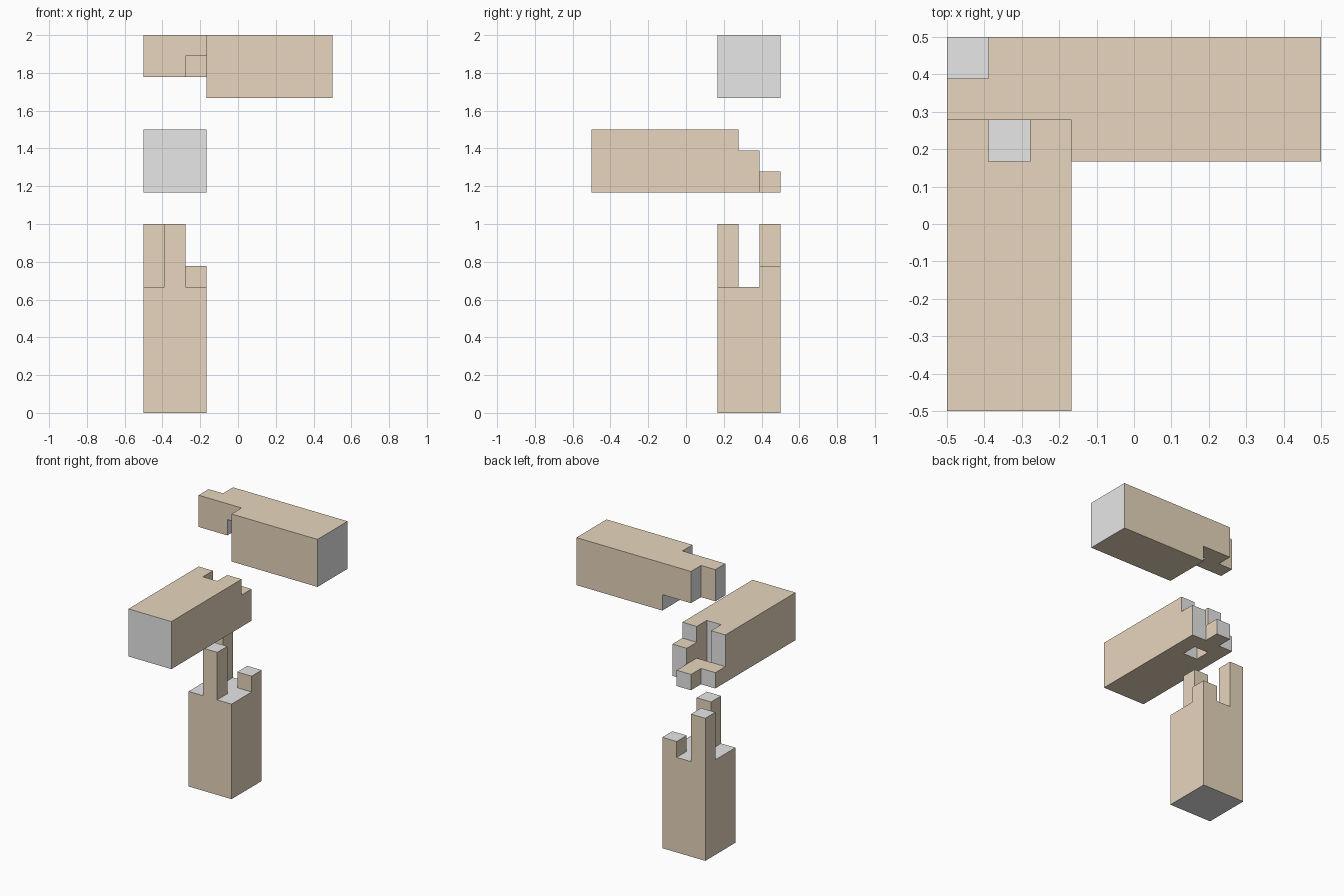
import bpy, bmesh
from itertools import product
from mathutils import Vector

cube = bpy.data.objects.get("Cube")
if cube:
    bpy.data.objects.remove(cube)

U = 1 / 9  # each beam is three units thick and nine long


def material(name, color):
    m = bpy.data.materials.new(name)
    m.use_nodes = True
    m.diffuse_color = color
    m.node_tree.nodes["Principled BSDF"].inputs["Base Color"].default_value = color
    return m


wood = material("tan_wood", (0.8, 0.67, 0.508, 1))
end_grain = material("grey_end_grain", (0.8, 0.8, 0.8, 1))


def timber(name, blocks, grain_axis, lift):
    """Fuse grid blocks into one solid; faces across the grain are end grain."""
    cells = set()
    for lo, hi in blocks:
        cells |= set(product(*(range(a, b) for a, b in zip(lo, hi))))
    bm = bmesh.new()
    for cell in cells:
        for axis, side in product(range(3), (0, 1)):
            neighbour = list(cell)
            neighbour[axis] += 2 * side - 1
            if tuple(neighbour) in cells:
                continue
            corners = []
            for p, q in ((0, 0), (1, 0), (1, 1), (0, 1)):
                c = Vector(cell)
                c[axis] += side
                c[(axis + 1) % 3] += p
                c[(axis + 2) % 3] += q
                corners.append(bm.verts.new(c * U + Vector((-0.5, -0.5, lift))))
            face = bm.faces.new(corners if side else corners[::-1])
            face.material_index = int(axis == grain_axis)
    bmesh.ops.remove_doubles(bm, verts=bm.verts, dist=U / 100)
    bmesh.ops.dissolve_limit(bm, angle_limit=0.02, verts=bm.verts, edges=bm.edges)
    mesh = bpy.data.meshes.new(name)
    bm.to_mesh(mesh)
    bm.free()
    mesh.materials.append(wood)
    mesh.materials.append(end_grain)
    bpy.context.collection.objects.link(bpy.data.objects.new(name, mesh))


# Upright post: shaft, two tall tenons, one short stub
timber("upright_post", [
    ((0, 6, 0), (3, 9, 6)),
    ((0, 8, 6), (1, 9, 9)),
    ((1, 6, 6), (2, 7, 9)),
    ((2, 8, 6), (3, 9, 7)),
], 2, 0)

# Middle beam: body, cheeks of the mortise, floor, step, tongue
timber("middle_beam", [
    ((0, 0, 6), (3, 6, 9)),
    ((0, 6, 6), (1, 7, 9)),
    ((2, 6, 6), (3, 7, 9)),
    ((0, 7, 6), (3, 8, 7)),
    ((2, 7, 7), (3, 8, 8)),
    ((1, 8, 6), (2, 9, 7)),
], 1, 0.5)

# Top beam: body and the stepped tongue in two layers
timber("top_beam", [
    ((3, 6, 6), (9, 9, 9)),
    ((0, 7, 8), (3, 8, 9)),
    ((1, 8, 7), (3, 9, 9)),
    ((0, 7, 7), (2, 8, 8)),
], 0, 1)
